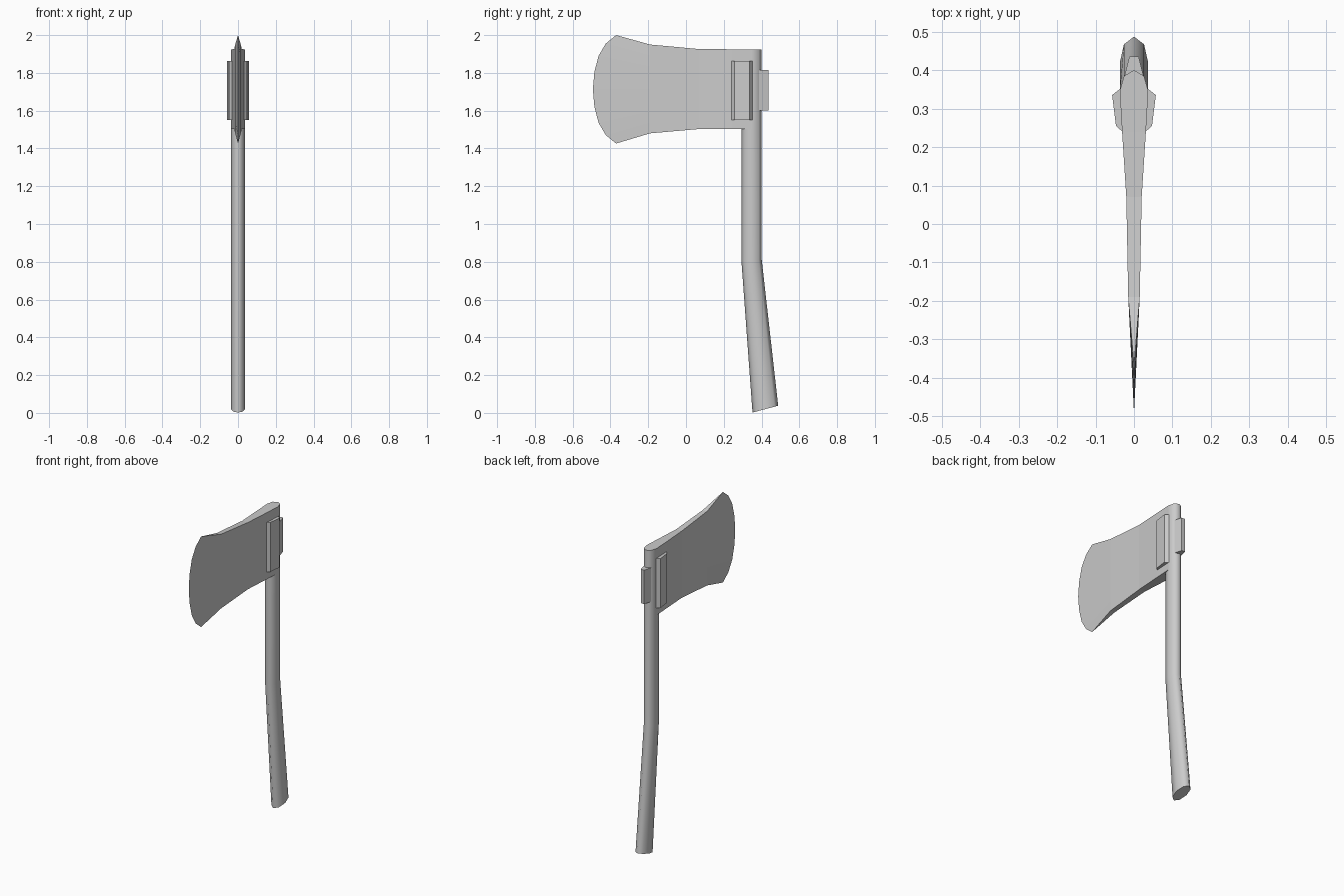
import bpy, bmesh, math

if "Cube" in bpy.data.objects:
    bpy.data.objects.remove(bpy.data.objects["Cube"])

grey = bpy.data.materials.new("plain_grey")
grey.use_nodes = True
grey.diffuse_color = (0.6, 0.6, 0.6, 1)
grey.node_tree.nodes["Principled BSDF"].inputs["Base Color"].default_value = (0.6, 0.6, 0.6, 1)


def loft(name, rings, smooth=None):
    """Skin a row of equal-length closed rings and cap both ends."""
    bm = bmesh.new()
    loops = [[bm.verts.new(p) for p in ring] for ring in rings]
    n = len(loops[0])
    for a, b in zip(loops, loops[1:]):
        for i in range(n):
            j = (i + 1) % n
            bm.faces.new((a[i], a[j], b[j], b[i]))
    bm.faces.new(loops[0][::-1])
    bm.faces.new(loops[-1])
    bmesh.ops.remove_doubles(bm, verts=bm.verts, dist=0.0002)
    bmesh.ops.recalc_face_normals(bm, faces=bm.faces)
    mesh = bpy.data.meshes.new(name)
    bm.to_mesh(mesh)
    bm.free()
    mesh.materials.append(grey)
    obj = bpy.data.objects.new(name, mesh)
    bpy.context.collection.objects.link(obj)
    if smooth:
        bpy.ops.object.select_all(action='DESELECT')
        obj.select_set(True)
        bpy.context.view_layer.objects.active = obj
        bpy.ops.object.shade_smooth_by_angle(angle=math.radians(smooth))
    return obj


def prism(name, outline, z0, z1):
    return loft(name, [[(x, y, z) for x, y in outline] for z in (z0, z1)])


# Handle: eight-sided oval, kinked backwards, with a slanted foot
def oval(y, z, ry, slant=0):
    angles = [math.tau * i / 8 for i in range(8)]
    return [(0.037 * math.cos(a), y + ry * math.sin(a), z + slant * math.sin(a))
            for a in angles]


loft("handle", [oval(0.42, 0.02, 0.068, 0.018), oval(0.347, 0.81, 0.054),
                oval(0.347, 1.925, 0.054)], smooth=70)

# Axe head: wedge narrowing from the handle to a curved cutting edge
ROWS = 8


def station(y, half_width, bottom, top):
    heights = [bottom + (top - bottom) * i / ROWS for i in range(ROWS + 1)]
    return ([(half_width, y, z) for z in heights]
            + [(-half_width, y, z) for z in reversed(heights)])


edge_half = [(-0.37, 2.0), (-0.425, 1.955), (-0.463, 1.89), (-0.485, 1.805), (-0.493, 1.713)]
edge = [(y, 2 * 1.713 - z) for y, z in edge_half] + edge_half[-2::-1]
edge_ring = [(0, y, z) for y, z in edge] + [(0, y, z) for y, z in reversed(edge)]

bm_head = loft("axe_head", [
    station(0.347, 0.037, 1.503, 1.925),
    station(0.24, 0.031, 1.503, 1.925),
    station(0.07, 0.02, 1.503, 1.926),
    station(-0.19, 0.015, 1.48, 1.95),
    edge_ring])

# Cheek plates on both sides of the head
for side, sx in (("left", 1), ("right", -1)):
    outline = [(0.02, 0.24), (0.032, 0.242), (0.047, 0.256),
               (0.057, 0.336), (0.036, 0.352), (0.02, 0.352)]
    prism(side + "_cheek_plate", [(sx * x, y) for x, y in outline], 1.55, 1.863)

# Raised block on the back of the head
prism("back_block", [(-0.026, 0.38), (0.026, 0.38), (0.012, 0.436), (-0.012, 0.436)], 1.6, 1.815)
